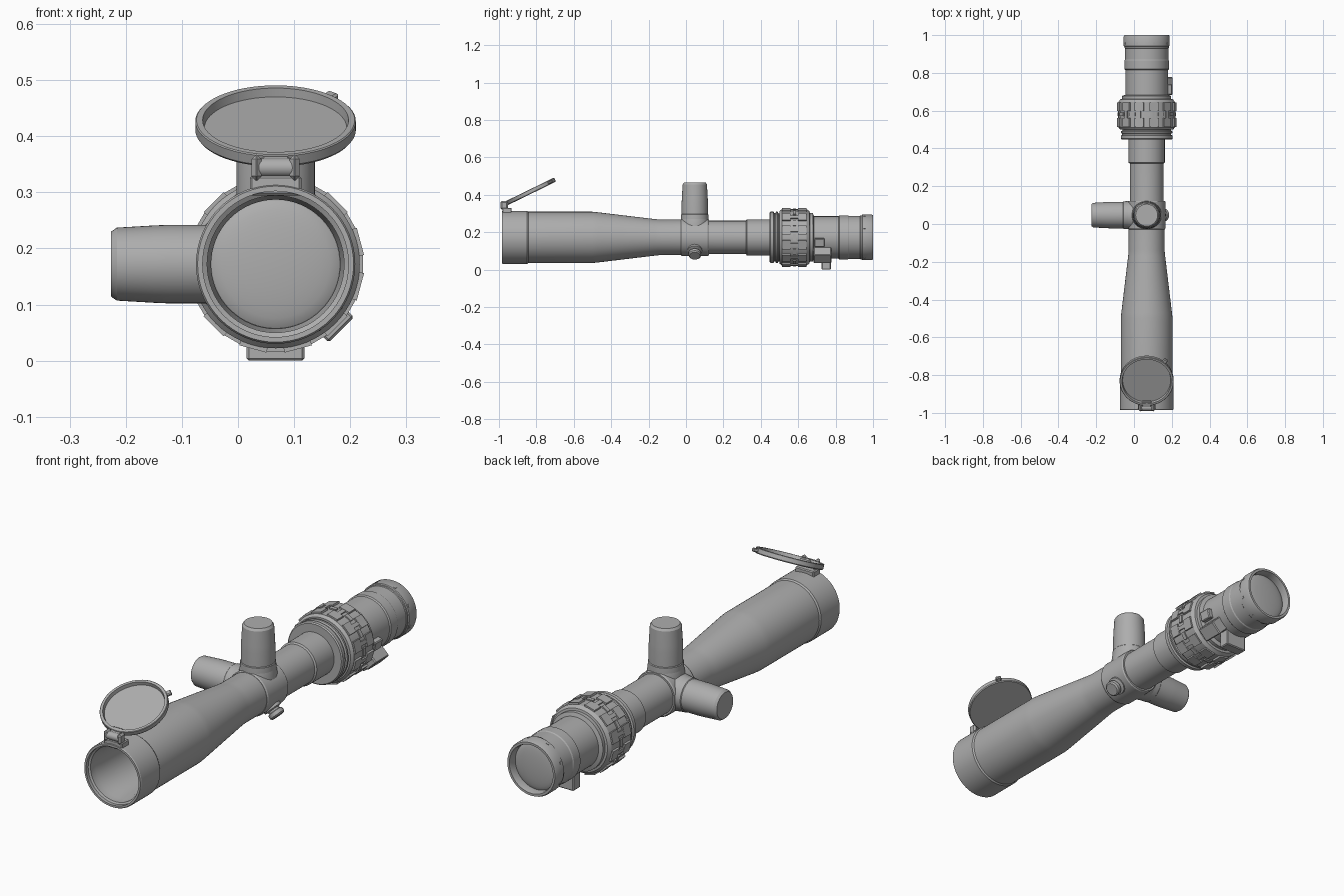
import bpy, bmesh, math
from mathutils import Matrix, Vector

if "Cube" in bpy.data.objects:
    bpy.data.objects.remove(bpy.data.objects["Cube"])

GREY = (0.42, 0.42, 0.42, 1)
metal = bpy.data.materials.new("plain grey")
metal.use_nodes = True
metal.diffuse_color = GREY
metal.node_tree.nodes["Principled BSDF"].inputs["Base Color"].default_value = GREY

AX, AZ = 0.067, 0.172            # optical axis
AXIS = Vector((AX, 0, AZ))


def finish(name, bm, matrix):
    bmesh.ops.recalc_face_normals(bm, faces=bm.faces)
    mesh = bpy.data.meshes.new(name)
    bm.to_mesh(mesh)
    bm.free()
    mesh.transform(matrix)
    mesh.materials.append(metal)
    ob = bpy.data.objects.new(name, mesh)
    bpy.context.collection.objects.link(ob)
    bpy.ops.object.select_all(action='DESELECT')
    ob.select_set(True)
    bpy.context.view_layer.objects.active = ob
    bpy.ops.object.shade_smooth_by_angle(angle=math.radians(30))
    return ob


def aim(origin, direction):
    """Matrix that sends local z along a direction from an origin."""
    return Matrix.Translation(origin) @ Vector(direction).to_track_quat('Z', 'Y').to_matrix().to_4x4()


def lathe(name, profile, matrix, steps=64):
    """Spin (radius, height) points around local z."""
    bm = bmesh.new()
    vs = [bm.verts.new((r, 0, h)) for r, h in profile]
    edges = [bm.edges.new(pair) for pair in zip(vs, vs[1:])]
    bmesh.ops.spin(bm, geom=vs + edges, cent=(0, 0, 0), axis=(0, 0, 1),
                   angle=math.tau, steps=steps, use_duplicate=False)
    bmesh.ops.remove_doubles(bm, verts=bm.verts, dist=1e-5)
    return finish(name, bm, matrix)


def add_box(bm, size, matrix):
    bmesh.ops.create_cube(bm, size=1, matrix=matrix @ Matrix.Diagonal((*size, 1)))


def box(name, size, matrix, bevel=0.004):
    bm = bmesh.new()
    add_box(bm, size, Matrix())
    bmesh.ops.bevel(bm, geom=bm.edges[:], offset=bevel, segments=1, affect='EDGES')
    return finish(name, bm, matrix)


def around(degrees, y, radius):
    """Place on the tube: angle clockwise from the top, radial local z."""
    return (Matrix.Translation(AXIS) @ Matrix.Rotation(math.radians(degrees), 4, 'Y')
            @ Matrix.Translation((0, y, radius)))


def dome(radius, rim, bulge, n=8):
    """Profile of a shallow lens from rim to centre."""
    return [(radius * math.cos(a), rim + bulge * math.sin(a))
            for a in (i * math.pi / 2 / n for i in range(n + 1))]


ALONG = aim(AXIS, (0, 1, 0))

# Objective bell, with a deep open bore, and the main tube
lathe("objective_and_tube", [
    (0.115, -0.6), (0.115, -0.9), (0.122, -0.93), (0.122, -0.965), (0.13, -0.97), (0.13, -0.985),
    (0.139, -0.985), (0.142, -0.98), (0.142, -0.85), (0.137, -0.843), (0.137, -0.5),
    (0.134, -0.47), (0.098, -0.17), (0.095, -0.14), (0.095, -0.03), (0.089, 0.1),
    (0.089, 0.32), (0.096, 0.325), (0.096, 0.46)], ALONG)
lathe("front_lens", dome(0.116, -0.6, -0.02), ALONG)

# Rear flange and magnification ring
lathe("rear_flange", [
    (0.09, 0.447), (0.132, 0.447), (0.137, 0.452), (0.137, 0.468), (0.13, 0.472),
    (0.13, 0.478), (0.137, 0.482), (0.137, 0.49), (0.128, 0.495), (0.128, 0.52)], ALONG)
lathe("magnification_ring", [
    (0.1, 0.5), (0.14, 0.5), (0.15, 0.512), (0.15, 0.645), (0.14, 0.66),
    (0.13, 0.662), (0.13, 0.678), (0.11, 0.685)], ALONG)

# Raised grips: two staggered rows of pads joined by narrow bridges
bm = bmesh.new()
COUNT = 12
for i in range(COUNT):
    turn = 360 * (i + 0.5) / COUNT
    for y in (0.537, 0.621):
        add_box(bm, (0.05, 0.046, 0.014), around(turn, y, 0.1495))
    add_box(bm, (0.018, 0.1, 0.012), around(turn, 0.58, 0.1495))
    add_box(bm, (0.034, 0.018, 0.012), around(turn + 180 / COUNT, 0.58, 0.1495))
finish("ring_grips", bm, Matrix())

# Eyepiece with a recessed rear lens
lathe("eyepiece", [
    (0.113, 0.67), (0.113, 0.815), (0.118, 0.82), (0.118, 0.865), (0.115, 0.87), (0.115, 0.93),
    (0.118, 0.933), (0.118, 0.94), (0.122, 0.943), (0.122, 0.992), (0.118, 1.0),
    (0.108, 1.0), (0.104, 0.985), (0.104, 0.96)], ALONG)
lathe("rear_lens", dome(0.105, 0.962, 0.015), ALONG)
bm = bmesh.new()
for i in range(8):
    add_box(bm, (0.012, 0.01, 0.004), around(i * 45 + 20, 0.955, 0.1215))
finish("eyepiece_marks", bm, Matrix())

# Lever and lugs on the eyepiece
box("throw_lever", (0.064, 0.095, 0.075), around(135, 0.73, 0.128))
box("lever_stop", (0.045, 0.055, 0.03), around(103, 0.713, 0.118))
box("bottom_lug", (0.103, 0.05, 0.08), around(180, 0.75, 0.132))

# Saddle carrying the turrets
lathe("saddle", [(0.085, -0.028), (0.096, -0.028), (0.1, -0.022), (0.1, 0.116),
                 (0.096, 0.122), (0.085, 0.122)], ALONG)
CAP = [(0, 0.293), (0.058, 0.293), (0.065, 0.283), (0.069, 0.215), (0.07, 0.19), (0.07, 0.12)]
BASE = [(0.07, 0.125), (0.073, 0.122), (0.074, 0.1), (0.075, 0.0)]
CENTRE = Vector((AX, 0.047, AZ))
for name, direction in (("elevation", (0, 0, 1)), ("windage", (-1, 0, 0))):
    place = aim(CENTRE, direction)
    lathe(name + "_turret", CAP, place, 48)
    lathe(name + "_base", BASE, place, 48)
    # sloping shoulder that blends the turret into the saddle
    lathe(name + "_shoulder", [(0.074, 0.098), (0.079, 0.07), (0.079, 0.0)], place, 48)

# Small stud low on the saddle's left
lathe("side_stud", [(0, 0.14), (0.028, 0.14), (0.034, 0.134), (0.034, 0.118), (0.026, 0.115),
                    (0.026, 0.108), (0.04, 0.104), (0.04, 0.05)],
      aim(CENTRE, (1, 0, -1)), 16)

# Flip-up lens cover: a shallow cup tilted back over the bell
TILT = math.radians(26)
COVER = Matrix.Translation((AX, -0.829, 0.418)) @ Matrix.Rotation(TILT, 4, 'X')
lathe("lens_cover", [(0, -0.012), (0.14, -0.012), (0.143, -0.008), (0.143, 0.01), (0.141, 0.012),
                     (0.13, 0.012), (0.127, -0.004), (0, -0.004)], COVER)
box("cover_tab", (0.024, 0.026, 0.016),
    COVER @ Matrix.Rotation(math.radians(-40), 4, 'Z') @ Matrix.Translation((0, 0.15, 0)))

# Hinge: foot on the bell, two outer knuckles, a centre barrel and an arm
box("hinge_foot", (0.092, 0.05, 0.035), Matrix.Translation((AX, -0.957, 0.312)))
for side in (-1, 1):
    box("hinge_knuckle", (0.018, 0.04, 0.046), Matrix.Translation((AX + side * 0.034, -0.972, 0.344)), 0.008)
lathe("hinge_barrel", [(0, -0.03), (0.017, -0.03), (0.017, 0.03), (0, 0.03)],
      aim((AX, -0.972, 0.344), (1, 0, 0)), 24)
box("hinge_arm", (0.05, 0.05, 0.018), COVER @ Matrix.Translation((0, -0.145, 0)))
